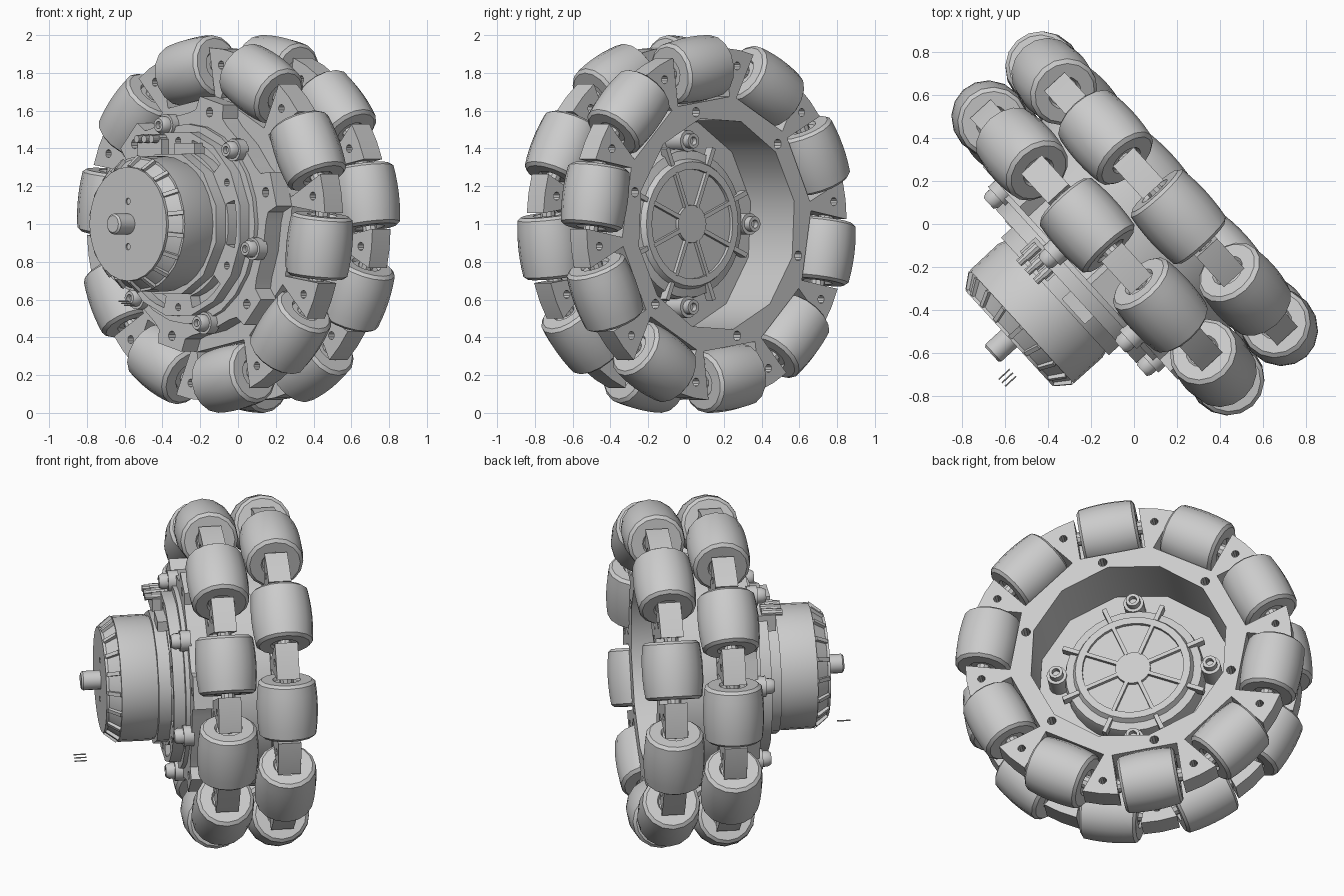
import bpy, bmesh, math
from mathutils import Matrix, Vector

cube = bpy.data.objects.get("Cube")
if cube:
    bpy.data.objects.remove(cube, do_unlink=True)

grey = bpy.data.materials.new("light_grey")
grey.use_nodes = True
grey.diffuse_color = (0.6, 0.6, 0.6, 1)
bsdf = grey.node_tree.nodes["Principled BSDF"]
bsdf.inputs["Base Color"].default_value = (0.6, 0.6, 0.6, 1)
bsdf.inputs["Roughness"].default_value = 0.6

# Wheel frame: local z is the axle pointing to the back, local y is up
a = math.radians(47.5)
u = Vector((math.cos(a), -math.sin(a), 0))
axle = Vector((math.sin(a), math.cos(a), 0))
WHEEL = Matrix((-u, Vector((0, 0, 1)), axle)).transposed().to_4x4()
WHEEL.translation = (0, 0, 1)


def turn(deg):
    return Matrix.Rotation(math.radians(deg), 4, 'Z')


def at(r, deg, z=0):
    return turn(deg) @ Matrix.Translation((0, r, z))


def polar(r, deg):
    return (at(r, deg) @ Vector((0, 0, 0))).xy


def circle(r, n=24, centre=(0, 0), phase=0):
    c = Vector(centre)
    return [c + polar(r, phase + i * 360 / n) for i in range(n)]


def slot(r, half, deg, span):
    steps = [deg + span * (i / 4 - 0.5) for i in range(5)]
    return ([polar(r + half, d) for d in steps] +
            [polar(r - half, d) for d in reversed(steps)])


def add(name, mesh, local=Matrix()):
    ob = bpy.data.objects.new(name, mesh)
    bpy.context.collection.objects.link(ob)
    ob.matrix_world = WHEEL @ local
    if not mesh.materials:
        mesh.materials.append(grey)
    return ob


def finish(name, bm, smooth=True):
    bmesh.ops.remove_doubles(bm, verts=bm.verts, dist=0.0005)
    bmesh.ops.recalc_face_normals(bm, faces=bm.faces)
    mesh = bpy.data.meshes.new(name)
    bm.to_mesh(mesh)
    bm.free()
    if smooth:
        mesh.shade_smooth()
        mesh.set_sharp_from_angle(angle=math.radians(32))
    return mesh


def plate(name, loops, z0, z1, local=Matrix()):
    """Flat plate from an outline and its holes."""
    cu = bpy.data.curves.new(name, 'CURVE')
    cu.dimensions, cu.fill_mode = '2D', 'BOTH'
    cu.extrude = (z1 - z0) / 2
    for loop in loops:
        sp = cu.splines.new('POLY')
        sp.points.add(len(loop) - 1)
        for p, c in zip(sp.points, loop):
            p.co = (c[0], c[1], 0, 1)
        sp.use_cyclic_u = True
    helper = bpy.data.objects.new("helper", cu)
    bm = bmesh.new()
    raw = bpy.data.meshes.new_from_object(helper)
    bm.from_mesh(raw)
    bpy.data.objects.remove(helper)
    bpy.data.curves.remove(cu)
    bpy.data.meshes.remove(raw)
    bmesh.ops.translate(bm, verts=bm.verts, vec=(0, 0, (z0 + z1) / 2))
    return add(name, finish(name, bm), local)


def lathe(name, profile, sides):
    bm = bmesh.new()
    vs = [bm.verts.new((0, r, z)) for r, z in profile]
    es = [bm.edges.new(p) for p in zip(vs, vs[1:])]
    bmesh.ops.spin(bm, geom=vs + es, axis=(0, 0, 1), cent=(0, 0, 0),
                   angle=math.tau, steps=sides)
    return finish(name, bm)


def box_mesh(name, x, y, z):
    bm = bmesh.new()
    bmesh.ops.create_cube(bm, size=1)
    bmesh.ops.scale(bm, verts=bm.verts, vec=(x, y, z))
    return finish(name, bm, False)


# Barrel rollers and slotted ring plates, the two rings half a step apart
PITCH, HALF = 0.825, 0.165
barrel = [(math.sqrt(1 - t * t) - PITCH, t) for t in (-.15, -.1, -.05, 0, .05, .1, .15)]
roller_mesh = lathe("roller", [(0, -.15), (.07, -.15), (.08, -HALF), (.145, -HALF)] + barrel +
                    [(.145, HALF), (.08, HALF), (.07, .15), (0, .15)], 16)
axle_mesh = lathe("roller_axle", [(0, -.2), (.04, -.2), (.04, .2), (0, .2)], 10)
opening = circle(.57, 12, phase=12)
bolt_holes = [circle(.026, 10, polar(.61, 14 + 60 * k)) for k in range(6)]
for ring, (depth, phase) in {"front": (-.165, -10), "back": (.175, 8)}.items():
    outline, pins = [], []
    for k in range(10):
        deg = phase + 36 * k
        for x, y in ((.187, .915), (.187, .655), (-.187, .655), (-.187, .915)):
            outline.append((turn(deg) @ Vector((x, y, 0))).xy)
        outline.append(polar(.935, deg + 18))
        pins.append(circle(.022, 10, polar(.85, deg + 18)))
        place = at(PITCH, deg, depth) @ Matrix.Rotation(math.pi / 2, 4, 'Y')
        add(ring + "_roller", roller_mesh, place)
        add(ring + "_roller_axle", axle_mesh, place)
    plate(ring + "_ring_plate", [outline, opening] + pins + bolt_holes, depth - .065, depth + .065)
plate("drum_wall", [circle(.65, 30), opening], -.1, .11)

# Lobed hub flange bolted to the front ring
lobes = []
for k in range(6):
    for off, r in ((-15, .59), (-10, .61), (-8, .68), (8, .68), (10, .61), (15, .59), (30, .585)):
        lobes.append(polar(r, 14 + 60 * k + off))
plate("hub_flange", [lobes, circle(.4, 32)] + bolt_holes, -.34, -.23)
plate("flange_step", [circle(.53, 24)], -.365, -.34)
plate("cavity_floor", [circle(.568, 12, phase=12)], -.24, -.1)
bolt_mesh = lathe("bolt", [(0, -.025), (.02, -.025), (.02, -.05), (.035, -.05), (.046, -.03),
                           (.046, 0), (.06, 0), (.06, .06), (0, .06)], 14)
for k in range(6):
    add("flange_bolt", bolt_mesh, at(.545, 44 + 60 * k, -.385))

# Inner hub cover with ribs, seen through the back opening
add("hub_cover", lathe("hub_cover", [(0, .05), (.1, .05), (.1, .03), (.29, .03), (.29, .05), (.33, .05),
                                     (.345, .02), (.39, .01), (.4, -.03), (.4, -.12), (0, -.12)], 32))
rib_mesh = box_mesh("cover_rib", .022, .2, .03)
fin_mesh = box_mesh("cover_fin", .025, .1, .05)
ear_mesh = lathe("cover_ear", [(0, .03), (.022, .03), (.022, .06), (.04, .06), (.04, .02),
                               (.058, .02), (.058, -.12), (0, -.12)], 14)
for k in range(8):
    add("cover_rib", rib_mesh, at(.195, 22.5 + 45 * k, .036))
    add("cover_fin", fin_mesh, at(.385, 22.5 + 45 * k, .015))
for k in range(4):
    add("cover_ear", ear_mesh, at(.44, 90 * k, .0))

# Slotted motor mount
slots = [slot(.425, .032, 30 + 60 * k, 32) for k in range(6)]
holes = [circle(.02, 10, polar(.44, 60 * k)) for k in range(6)]
plate("mount_plate", [circle(.495, 16, phase=11)] + slots + holes, -.43, -.365)
plate("mount_block", [circle(.385, 12, phase=15)], -.5, -.43)

# Motor can with chamfered, ribbed nose, end face and shaft
add("motor_can", lathe("motor_can", [(0, -.78), (.295, -.78), (.345, -.71), (.358, -.71), (.36, -.53),
                                     (.35, -.5), (.35, -.49), (0, -.49)], 28))
plate("motor_face", [circle(.302, 28)] + [circle(.018, 10, polar(.12, d)) for d in (0, 180)], -.79, -.775)
nose_mesh = box_mesh("nose_rib", .022, .085, .025)
for k in range(18):
    add("nose_rib", nose_mesh, at(.326, 20 * k, -.744) @ Matrix.Rotation(math.radians(52), 4, 'X'))
add("motor_shaft", lathe("motor_shaft", [(0, -.9), (.045, -.9), (.055, -.89), (.055, -.78), (0, -.78)], 16))

# Connector blocks and terminals on the mount
add("connector_block", box_mesh("connector_block", .19, .1, .1), Matrix.Translation((.17, .4, -.43)))
add("socket_block", box_mesh("socket_block", .16, .06, .07), Matrix.Translation((-.11, .4, -.45)))
terminal_mesh = lathe("terminal", [(0, -.07), (.02, -.07), (.02, -.03), (.026, -.03), (.026, .05), (0, .05)], 10)
pin_mesh = lathe("loose_pin", [(0, -.035), (.004, -.035), (.004, .035), (0, .035)], 6)
for k in (-1, 0, 1):
    add("terminal", terminal_mesh, Matrix.Translation((.17 + .058 * k, .45, -.45)))
    add("loose_pin", pin_mesh, Matrix.Translation((-.13 + .022 * k, -.42 + .01 * k, -.92)))
